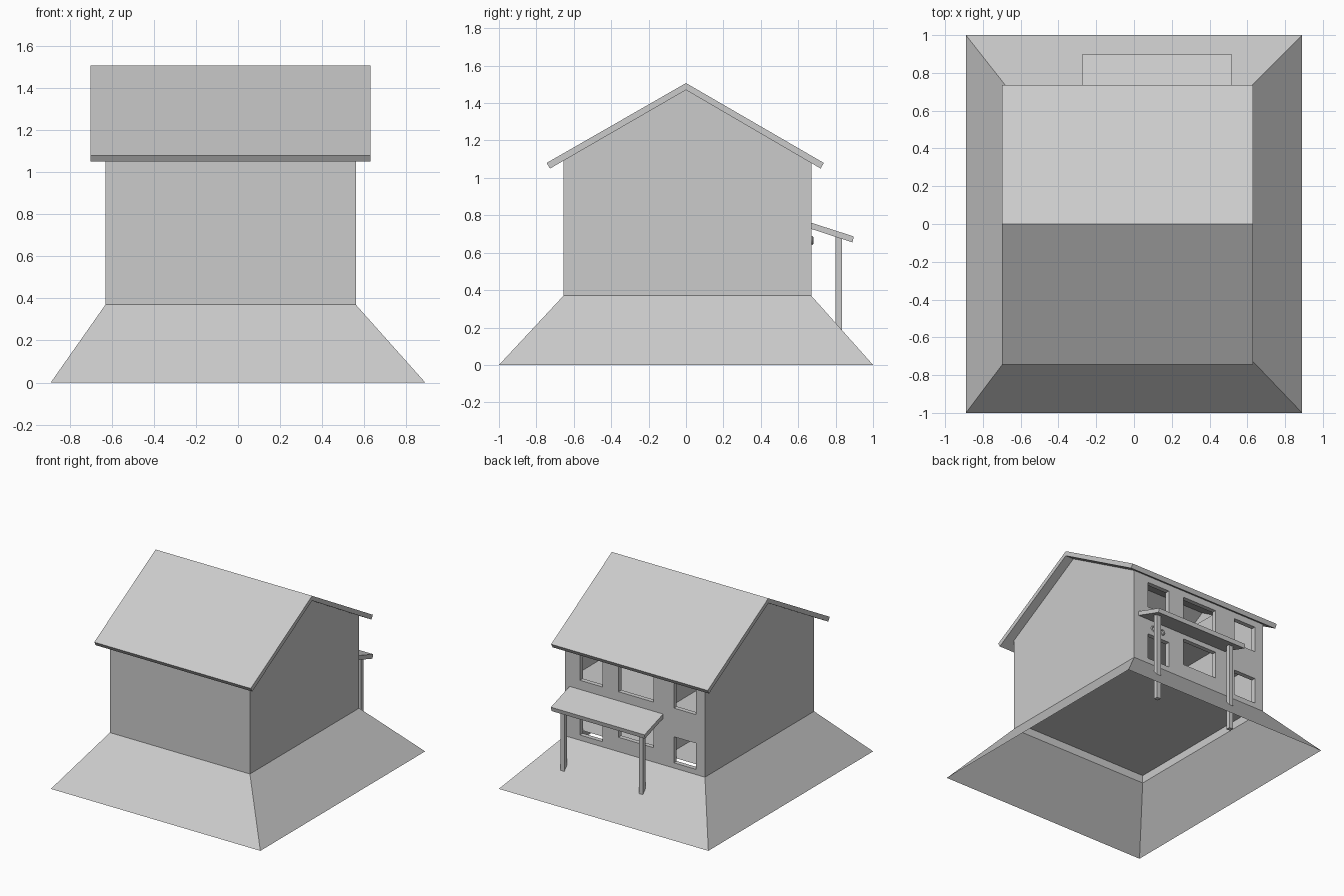
import bpy, bmesh, math
from mathutils import Vector

if "Cube" in bpy.data.objects:
    bpy.data.objects.remove(bpy.data.objects["Cube"])

grey = bpy.data.materials.new("plain light grey")
grey.diffuse_color = (0.6, 0.6, 0.6, 1)
grey.use_nodes = True
grey.node_tree.nodes["Principled BSDF"].inputs["Base Color"].default_value = grey.diffuse_color


def make(name, verts, faces):
    me = bpy.data.meshes.new(name)
    me.from_pydata(verts, [], faces)
    me.materials.append(grey)
    ob = bpy.data.objects.new(name, me)
    bpy.context.collection.objects.link(ob)
    return ob


def fix_normals(ob):
    bm = bmesh.new()
    bm.from_mesh(ob.data)
    bmesh.ops.recalc_face_normals(bm, faces=bm.faces)
    bm.to_mesh(ob.data)
    bm.free()


def prism(name, profile, x0, x1):
    """Extrude a (y, z) profile along x."""
    n = len(profile)
    verts = [(x, y, z) for x in (x0, x1) for y, z in profile]
    faces = [tuple(range(n)), tuple(range(2 * n - 1, n - 1, -1))]
    faces += [(i, (i + 1) % n, n + (i + 1) % n, n + i) for i in range(n)]
    ob = make(name, verts, faces)
    fix_normals(ob)
    return ob


def box(name, x0, x1, y0, y1, z0, z1):
    return prism(name, [(y0, z0), (y1, z0), (y1, z1), (y0, z1)], x0, x1)


# House extents
L, R, F, B = -0.63, 0.56, -0.655, 0.67
BASE, APEX, SLOPE = 0.37, 1.47, 0.57
EF, EB = APEX + SLOPE * F, APEX - SLOPE * B

# Sloping ground mound, open underneath
ground = [(-0.89, -1, 0), (0.89, -1, 0), (0.89, 1, 0), (-0.89, 1, 0),
          (L, F, BASE), (R, F, BASE), (R, B, BASE), (L, B, BASE)]
make("ground_mound", ground,
     [(i, (i + 1) % 4, 4 + (i + 1) % 4, 4 + i) for i in range(4)])

# Front wall and two gable walls
make("front_wall", [(L, F, BASE), (R, F, BASE), (R, F, EF), (L, F, EF)], [(0, 1, 2, 3)])
for name, x, order in (("left_gable", L, (4, 3, 2, 1, 0)), ("right_gable", R, (0, 1, 2, 3, 4))):
    make(name, [(x, F, BASE), (x, B, BASE), (x, B, EB), (x, 0, APEX), (x, F, EF)], [order])

# Back wall with window openings
wall = box("back_wall", L, R, B - 0.035, B, BASE, EB)
columns = [(0.24, 0.432, 0.41, 0.61), (-0.192, 0.105, 0.48, 0.69), (-0.555, -0.366, 0.41, 0.61)]
for x0, x1, z0, z1 in columns:
    for a, b in ((z0, z1), (0.83, 1.03)):
        cutter = box("window_cutter", x0, x1, B - 0.2, B + 0.2, a, b)
        cutter.hide_render = True
        mod = wall.modifiers.new("window", 'BOOLEAN')
        mod.operation = 'DIFFERENCE'
        mod.solver = 'EXACT'
        mod.object = cutter
        bpy.context.view_layer.objects.active = wall
        bpy.ops.object.modifier_apply(modifier=mod.name)
        bpy.data.objects.remove(cutter)

# Interior floors and partition
for name, z in (("ground_floor", 0.43), ("upper_floor", 0.79)):
    make(name, [(L, F, z), (R, F, z), (R, B - 0.035, z), (L, B - 0.035, z)], [(0, 1, 2, 3)])
make("partition", [(-0.28, F, 0.43), (-0.28, B - 0.035, 0.43),
                   (-0.28, B - 0.035, EB), (-0.28, F, EF)], [(0, 1, 2, 3)])

# Gable roof slab
prism("main_roof", [(-0.745, 1.08), (-0.727, 1.05), (0, APEX), (0.72, 1.05),
                    (0.737, 1.08), (0, 1.507)], -0.70, 0.63)

# Porch roof and posts
prism("porch_roof", [(B, 0.727), (0.89, 0.655), (0.897, 0.687), (B, 0.76)], -0.275, 0.52)
for name, x in (("left_porch_post", -0.2), ("right_porch_post", 0.468)):
    prism(name, [(0.80, 0), (0.833, 0), (0.833, 0.675), (0.80, 0.684)], x - 0.017, x + 0.017)

# Small pair of rings beside the entrance
for i, x in enumerate((0.385, 0.305)):
    bpy.ops.mesh.primitive_torus_add(major_segments=12, minor_segments=4, major_radius=0.018,
                                     minor_radius=0.006, location=(x, B + 0.005, 0.665),
                                     rotation=(math.pi / 2, 0, 0))
    ring = bpy.context.object
    ring.name = f"wall_ring_{i + 1}"
    ring.data.materials.append(grey)
